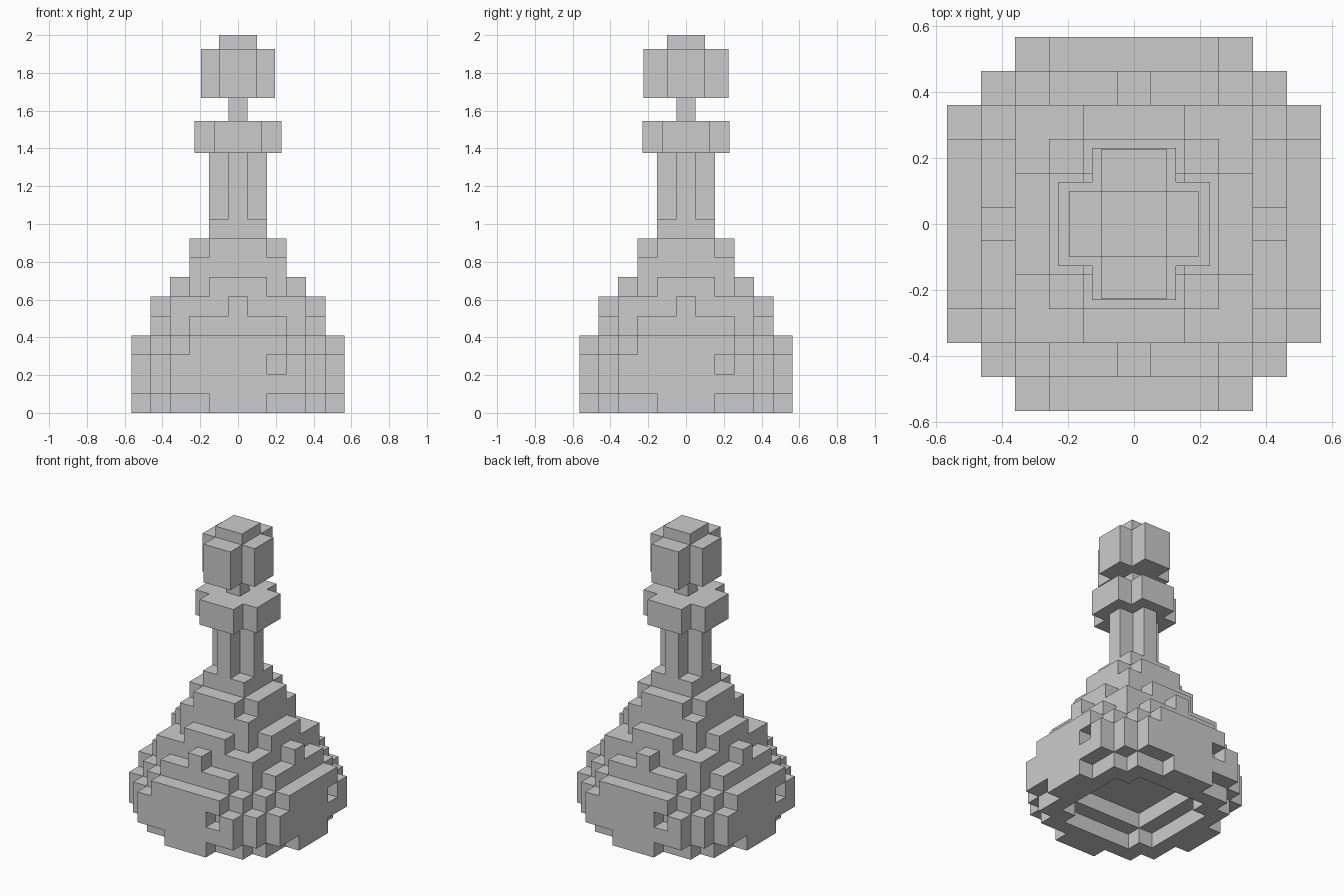
import bpy, bmesh
from mathutils import Vector

if "Cube" in bpy.data.objects:
    bpy.data.objects.remove(bpy.data.objects["Cube"])

U = 2.0 * 0.565 / 11  # block size


def finish(name, bm):
    bmesh.ops.recalc_face_normals(bm, faces=bm.faces)
    me = bpy.data.meshes.new(name)
    bm.to_mesh(me)
    bm.free()
    ob = bpy.data.objects.new(name, me)
    bpy.context.collection.objects.link(ob)
    return ob


def block_mesh(name, cells):
    """Outer skin of a set of unit blocks."""
    bm = bmesh.new()
    for c in cells:
        for axis in range(3):
            for sign in (-1, 1):
                n = list(c)
                n[axis] += sign
                if tuple(n) in cells:
                    continue
                mid = Vector((c[0], c[1], c[2] + 0.5))
                d, a, b = Vector(), Vector(), Vector()
                d[axis] = sign * 0.5
                a[(axis + 1) % 3] = 0.5
                b[(axis + 2) % 3] = 0.5
                loop = [a + b, b - a, -a - b, a - b]
                if sign < 0:
                    loop.reverse()
                bm.faces.new([bm.verts.new((mid + d + p) * U) for p in loop])
    bmesh.ops.remove_doubles(bm, verts=bm.verts, dist=1e-4)
    return finish(name, bm)


def cross(name, x, y, ix, iy, z0, z1):
    """Upright bar with a plus-shaped section: arms x and y, inner corner (ix, iy)."""
    q = [(x, iy), (ix, iy), (ix, y)]
    pts = q + [(-a, b) for a, b in reversed(q)]
    pts += [(-a, -b) for a, b in q] + [(a, -b) for a, b in reversed(q)]
    bm = bmesh.new()
    f = bm.faces.new([bm.verts.new((a, b, z0)) for a, b in pts])
    top = bmesh.ops.extrude_face_region(bm, geom=[f], use_keep_orig=True)["geom"]
    bmesh.ops.translate(bm, vec=(0, 0, z1 - z0),
                        verts=[v for v in top if isinstance(v, bmesh.types.BMVert)])
    return finish(name, bm)


def box(name, x, y, z0, z1):
    bm = bmesh.new()
    bmesh.ops.create_cube(bm, size=1)
    for v in bm.verts:
        v.co = (v.co.x * 2 * x, v.co.y * 2 * y, z0 if v.co.z < 0 else z1)
    return finish(name, bm)


# Flask body: for each level, reach in x at |y| = 0, 1, 2 ...
levels = [
    [5, 5, 4, 4, 3, 1],
    [5, 5, 5, 5, 4, 3],
    [5, 5, 5, 5, 4, 3],
    [5, 5, 5, 4, 3, 2],
    [4, 4, 4, 3, 2],
    [4, 3, 3, 3, 0],
    [3, 3, 2, 1],
    [2, 2, 2],
    [2, 2, 1],
    [1, 1],
]
cells = set()
for k, reach in enumerate(levels):
    for j in range(-5, 6):
        if abs(j) < len(reach):
            r = reach[abs(j)]
            cells |= {(i, j, k) for i in range(-r, r + 1)}

# Missing block on each side
cells -= {(2, -5, 2), (5, 2, 2), (-2, 5, 2), (-5, -2, 2)}
# Recess under the base
cells -= {(i, j, 0) for i in range(-3, 4) for j in range(-3, 4) if abs(i) + abs(j) < 6}
cells -= {(i, j, 1) for i in range(-2, 3) for j in range(-2, 3)}
block_mesh("flask_body", cells)

# Neck, lip and stopper
cross("neck", 0.154, 0.154, 0.051, 0.051, 10 * U, 1.375)
cross("lip", 0.23, 0.23, 0.127, 0.127, 1.375, 1.545)
box("stopper_pin", 0.05, 0.05, 1.545, 1.667)
cross("stopper", 0.195, 0.225, 0.1, 0.1, 1.667, 1.926)
box("stopper_top", 0.1, 0.1, 1.926, 2.0)
